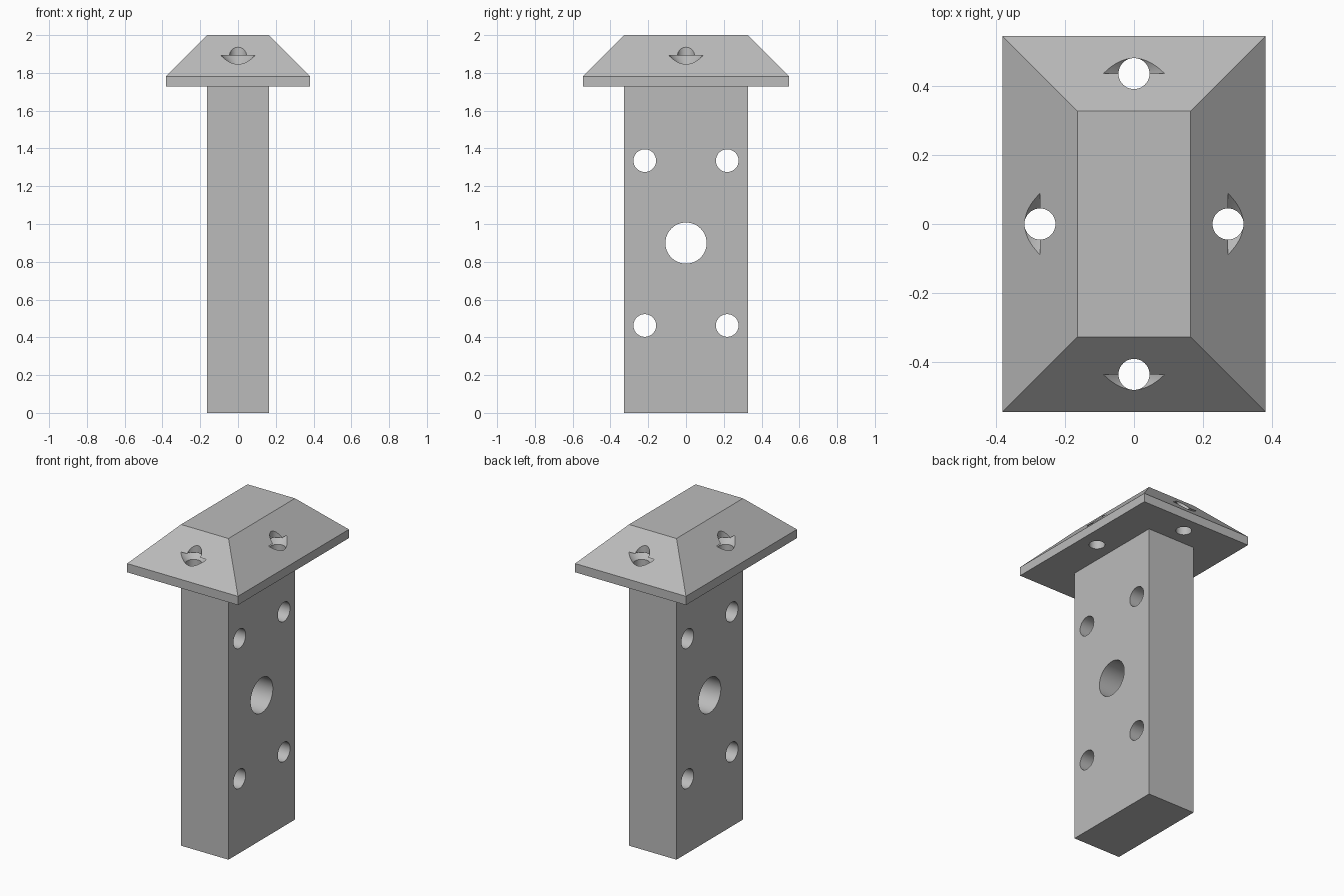
import bpy
import bmesh
import math
from mathutils import Matrix

cube = bpy.data.objects.get("Cube")
if cube:
    bpy.data.objects.remove(cube, do_unlink=True)

U = 2 / 18.333            # module that sets all the proportions
POST_X, POST_Y = 1.5 * U, 3 * U
CAP_X, CAP_Y = 3.5 * U, 5 * U
TOP = 2.0
RIM = TOP - 2 * U         # upper edge of the cap's flat rim
BASE = RIM - U / 2        # underside of the cap

grey = bpy.data.materials.new("plain_grey")
grey.use_nodes = True
grey.diffuse_color = (0.5, 0.5, 0.5, 1)
grey.node_tree.nodes["Principled BSDF"].inputs["Base Color"].default_value = (0.5, 0.5, 0.5, 1)


def make_object(name, bm):
    bmesh.ops.recalc_face_normals(bm, faces=bm.faces)
    mesh = bpy.data.meshes.new(name)
    bm.to_mesh(mesh)
    bm.free()
    mesh.materials.append(grey)
    obj = bpy.data.objects.new(name, mesh)
    bpy.context.collection.objects.link(obj)
    return obj


def loft(name, sections):
    """Stack centred rectangles (half x, half y, z) into a closed solid."""
    bm = bmesh.new()
    rings = [[bm.verts.new((sx * x, sy * y, z))
              for sx, sy in ((-1, -1), (1, -1), (1, 1), (-1, 1))]
             for x, y, z in sections]
    for low, high in zip(rings, rings[1:]):
        for i in range(4):
            j = (i + 1) % 4
            bm.faces.new((low[i], low[j], high[j], high[i]))
    bm.faces.new(rings[0][::-1])
    bm.faces.new(rings[-1])
    return make_object(name, bm)


def lathe(bm, profile, matrix, steps=64):
    """Add a turned solid with flat ends from (radius, height) points."""
    rings = []
    for r, h in profile:
        angles = [2 * math.pi * i / steps for i in range(steps)]
        rings.append([bm.verts.new(matrix @ Matrix.Translation((0, 0, h)).to_3x3().to_4x4()
                                   @ (Matrix.Rotation(a, 4, "Z") @ Matrix.Translation((r, 0, h))).translation)
                      for a in angles])
    for low, high in zip(rings, rings[1:]):
        for i in range(steps):
            j = (i + 1) % steps
            bm.faces.new((low[i], low[j], high[j], high[i]))
    bm.faces.new(rings[0][::-1])
    bm.faces.new(rings[-1])


def cut(obj, bm):
    """Subtract the cutter solids and keep only the finished mesh."""
    cutter = make_object(obj.name + "_cutter", bm)
    cutter.hide_render = True
    mod = obj.modifiers.new("holes", "BOOLEAN")
    mod.operation = "DIFFERENCE"
    mod.solver = "EXACT"
    mod.object = cutter
    graph = bpy.context.evaluated_depsgraph_get()
    mesh = bpy.data.meshes.new_from_object(obj.evaluated_get(graph))
    obj.modifiers.clear()
    obj.data = mesh
    bpy.data.objects.remove(cutter, do_unlink=True)
    bpy.ops.object.select_all(action="DESELECT")
    obj.select_set(True)
    bpy.context.view_layer.objects.active = obj
    bpy.ops.object.shade_smooth_by_angle(angle=math.radians(30))


# Post with one large and four small cross holes
post = loft("post", [(POST_X, POST_Y, 0), (POST_X, POST_Y, BASE)])
bm = bmesh.new()
MID = 0.899
holes = [(0, MID, U)]
holes += [(sy * 2 * U, MID + sz * 4 * U, 0.06) for sy in (-1, 1) for sz in (-1, 1)]
for y, z, r in holes:
    place = Matrix.Translation((0, y, z)) @ Matrix.Rotation(math.pi / 2, 4, "Y")
    lathe(bm, [(r, -0.3), (r, 0.3)], place)
cut(post, bm)

# Sloped cap with a countersunk screw hole in each side
cap = loft("cap", [(CAP_X, CAP_Y, BASE), (CAP_X, CAP_Y, RIM), (POST_X, POST_Y, TOP)])
bm = bmesh.new()
R, SINK = 0.045, 0.089
screw = [(R, -0.3), (R, R - SINK), (SINK, 0), (R, 0), (R, 0.3)]
for x, y in ((2.5, 0), (-2.5, 0), (0, 4), (0, -4)):
    lathe(bm, screw, Matrix.Translation((x * U, y * U, RIM + U)))
cut(cap, bm)
